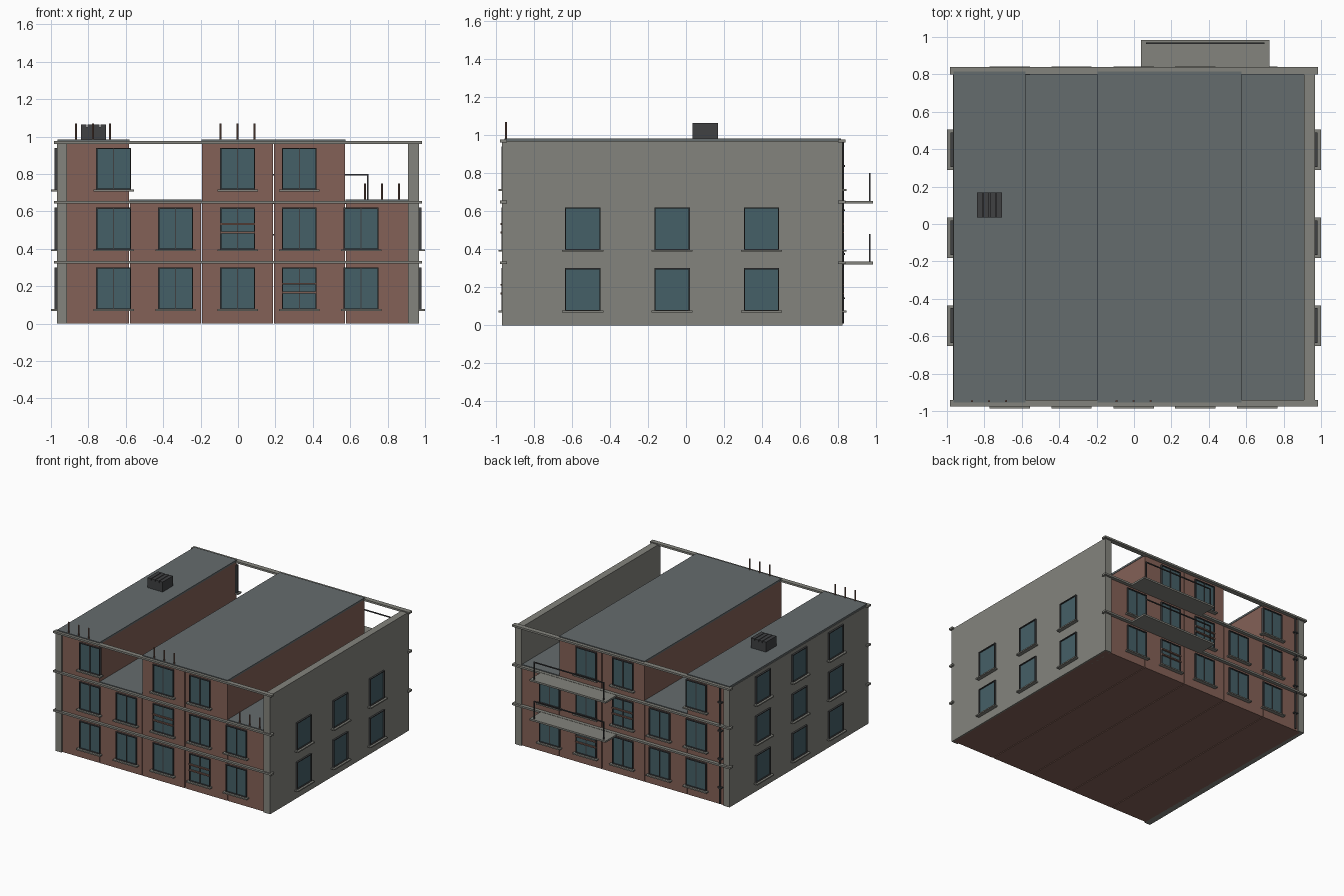
import bpy, bmesh
from mathutils import Matrix, Vector

if "Cube" in bpy.data.objects:
    bpy.data.objects.remove(bpy.data.objects["Cube"])


def material(name, rgb):
    m = bpy.data.materials.new(name)
    m.diffuse_color = (*rgb, 1)
    m.use_nodes = True
    m.node_tree.nodes["Principled BSDF"].inputs["Base Color"].default_value = m.diffuse_color
    return m


BRICK = material("brick", (0.23, 0.12, 0.095))
STONE = material("stone", (0.23, 0.23, 0.205))
SLATE = material("slate", (0.13, 0.15, 0.155))
GLASS = material("glass", (0.06, 0.115, 0.135))
DARK = material("dark_metal", (0.05, 0.052, 0.055))
CLAY = material("clay", (0.20, 0.11, 0.085))


def finish(name, bm, mat):
    me = bpy.data.meshes.new(name)
    bm.to_mesh(me)
    bm.free()
    ob = bpy.data.objects.new(name, me)
    bpy.context.collection.objects.link(ob)
    me.materials.append(mat)
    return ob


def boxes(name, bounds, mat):
    """One object from boxes given as (x0, x1, y0, y1, z0, z1)."""
    bm = bmesh.new()
    for x0, x1, y0, y1, z0, z1 in bounds:
        mid = Vector((x0 + x1, y0 + y1, z0 + z1)) / 2
        size = (abs(x1 - x0), abs(y1 - y0), abs(z1 - z0), 1)
        bmesh.ops.create_cube(bm, size=1, matrix=Matrix.Translation(mid) @ Matrix.Diagonal(size))
    return finish(name, bm, mat)


def rods(name, items, r, mat):
    """Vertical rods given as (x, y, z0, z1)."""
    bm = bmesh.new()
    for x, y, z0, z1 in items:
        bmesh.ops.create_cone(bm, cap_ends=True, segments=10, radius1=r, radius2=r, depth=z1 - z0,
                              matrix=Matrix.Translation((x, y, (z0 + z1) / 2)))
    return finish(name, bm, mat)


FLOOR = 0.32
BAY = 0.385
X0 = -0.965
Y_FRONT, Y_BACK = -0.955, 0.812
STOREYS = [3, 2, 3, 3, 2]

# Brick bays with narrow joints between them
for i, n in enumerate(STOREYS):
    a = X0 + i * BAY
    boxes(f"brick_bay_{i + 1}", [(a + 0.003, a + BAY - 0.003, Y_FRONT, Y_BACK, 0, n * FLOOR + 0.008)], BRICK)

# Roof slabs
for name, i, j, z in (("left", 0, 1, 0.968), ("middle", 2, 4, 0.968),
                      ("low_left", 1, 2, 0.648), ("low_right", 4, 5, 0.648)):
    boxes(f"roof_{name}", [(X0 + i * BAY, X0 + j * BAY, Y_FRONT, Y_BACK + 0.003, z, z + 0.015)], SLATE)

# Stone end walls
boxes("left_end_wall", [(-0.968, -0.915, -0.968, 0.822, 0, 0.968)], STONE)
boxes("right_end_wall", [(0.91, 0.968, -0.968, 0.822, 0, 0.968)], STONE)

# Stone string courses on front and back
for name, y0, y1 in (("front", -0.977, -0.94), ("back", 0.80, 0.84)):
    boxes(f"{name}_cornices", [(-0.985, 0.985, y0, y1, k * FLOOR + 0.001, k * FLOOR + 0.016)
                               for k in (1, 2, 3)], STONE)

# Windows: facade coordinates are u along the wall, d outward, z up
FACES = {
    "front": lambda u0, u1, d0, d1: (u0, u1, Y_FRONT - d1, Y_FRONT - d0),
    "back": lambda u0, u1, d0, d1: (u0, u1, Y_BACK + d0, Y_BACK + d1),
    "left": lambda u0, u1, d0, d1: (-0.968 - d1, -0.968 - d0, u0, u1),
    "right": lambda u0, u1, d0, d1: (0.968 + d0, 0.968 + d1, u0, u1),
}
street = [(-0.665, 3), (-0.334, 2), (-0.002, 3), (0.328, 3), (0.658, 2)]
ends = (-0.543, -0.073, 0.397)
LAYOUT = {"front": street, "back": street,
          "left": [(y, 3) for y in ends], "right": [(y, 2) for y in ends]}
W, H = 0.093, 0.225
for face, place in FACES.items():
    frames, glass, sills, bars = [], [], [], []
    for col, (c, storeys) in enumerate(LAYOUT[face]):
        for k in range(storeys):
            z = k * FLOOR + 0.075

            def part(a, b, d0, d1, zl, zh):
                return (*place(c + a, c + b, d0, d1), z + zl, z + zh)
            frames += [part(-W, -W + 0.006, -0.01, 0.014, 0, H), part(W - 0.006, W, -0.01, 0.014, 0, H),
                       part(-W, W, -0.01, 0.014, H - 0.006, H), part(-W, W, -0.01, 0.014, 0, 0.006)]
            glass.append(part(-W + 0.004, W - 0.004, -0.01, 0.004, 0.004, H - 0.004))
            sills.append(part(-0.108, 0.108, -0.015, 0.031, -0.008, 0.002))
            if face in ("front", "back"):
                frames.append(part(-0.003, 0.003, 0, 0.009, 0, H))
                # Safety bars across two of the windows
                if (col, k) in ((2, 1), (3, 0)):
                    bars += [part(-W, W, 0.006, 0.02, h, h + 0.01) for h in (0.087, 0.133)]
    boxes(f"{face}_window_frames", frames, DARK)
    boxes(f"{face}_window_glass", glass, GLASS)
    boxes(f"{face}_window_sills", sills, STONE)
    if bars:
        boxes(f"{face}_window_bars", bars, CLAY)

# Rear balconies and railings
for k in (1, 2):
    z = k * FLOOR
    boxes(f"balcony_slab_{k}", [(0.038, 0.725, Y_BACK, 0.983, z, z + 0.014)], STONE)
    boxes(f"balcony_railing_{k}", [(0.063, 0.698, 0.963, 0.971, z + 0.152, z + 0.16),
                                   (0.063, 0.071, 0.963, 0.971, z + 0.014, z + 0.16),
                                   (0.690, 0.698, 0.963, 0.971, z + 0.014, z + 0.16)], DARK)

# Flue pipes along the front edge of the roofs
pots = [(c + s, -0.947, z, z + 0.092) for c, z in ((-0.775, 0.978), (-0.002, 0.978), (0.77, 0.658))
        for s in (-0.091, 0, 0.091)]
rods("roof_flues", pots, 0.006, CLAY)

# Slatted ventilation box on the left roof
boxes("vent_box", [(-0.84, -0.705, 0.035, 0.168, 0.98, 1.05)], DARK)
boxes("vent_slats", [(-0.84 + i * 0.035, -0.81 + i * 0.035, 0.035, 0.168, 1.048, 1.064)
                     for i in range(4)], DARK)

# Rear downpipe with brackets
rods("downpipe", [(-0.885, 0.824, 0.01, 0.965)], 0.007, DARK)
boxes("downpipe_brackets", [(-0.902, -0.868, Y_BACK, 0.836, z, z + 0.01)
                            for z in (0.137, 0.37, 0.60, 0.832)], DARK)
